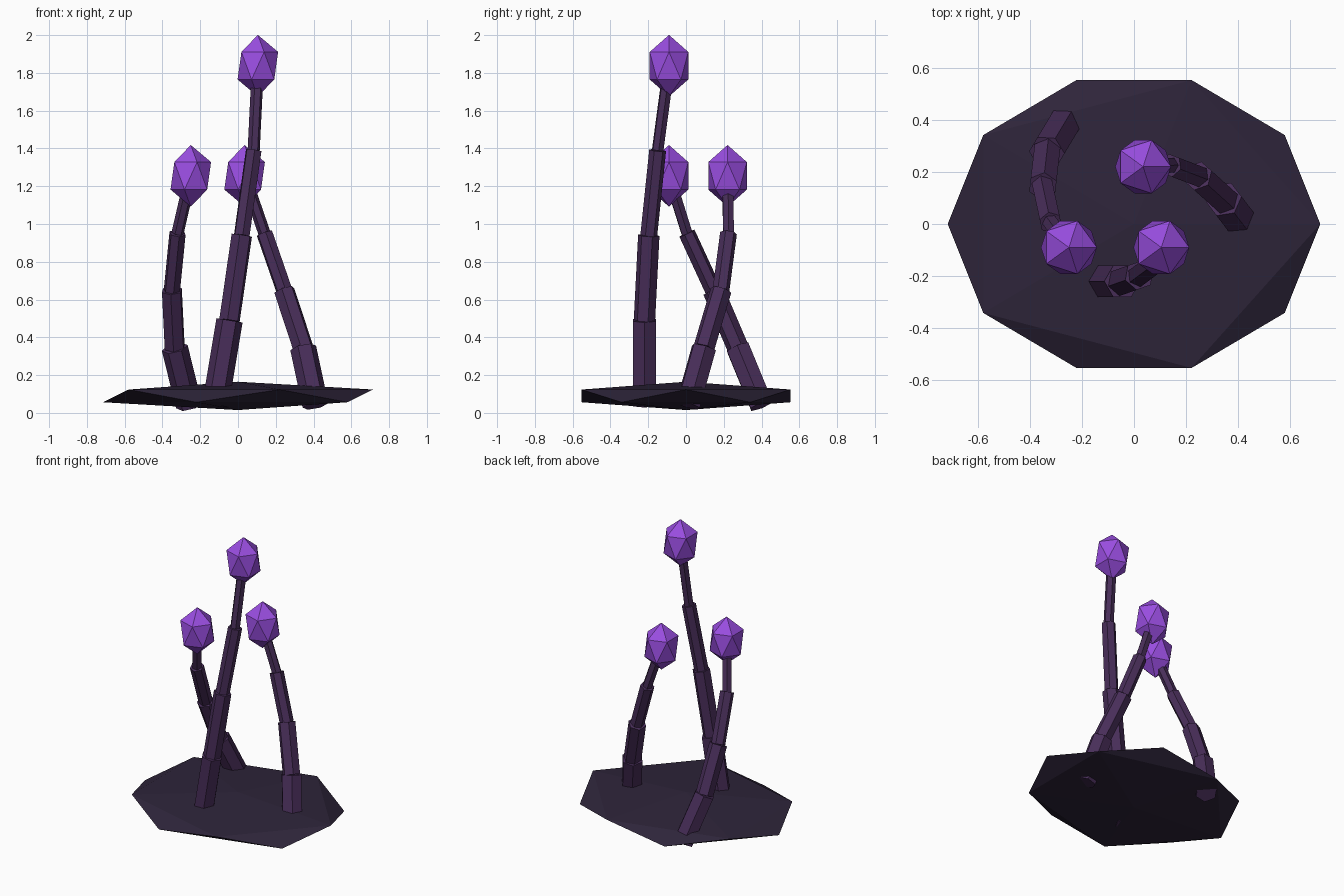
import bpy
import bmesh
from mathutils import Vector, Matrix

if "Cube" in bpy.data.objects:
    bpy.data.objects.remove(bpy.data.objects["Cube"], do_unlink=True)


def material(name, rgb):
    mat = bpy.data.materials.new(name)
    mat.use_nodes = True
    mat.diffuse_color = (*rgb, 1)
    mat.node_tree.nodes["Principled BSDF"].inputs["Base Color"].default_value = (*rgb, 1)
    return mat


def add_object(name, bm, mat):
    mesh = bpy.data.meshes.new(name)
    bm.to_mesh(mesh)
    bm.free()
    mesh.materials.append(mat)
    obj = bpy.data.objects.new(name, mesh)
    bpy.context.collection.objects.link(obj)
    return obj


def faceted_ball(name, centre, radii, mat):
    bm = bmesh.new()
    place = Matrix.Translation(centre) @ Matrix.Diagonal((*radii, 1))
    bmesh.ops.create_icosphere(bm, subdivisions=1, radius=1, matrix=place)
    return add_object(name, bm, mat)


def stalk(name, points, mat):
    # Overlapping hexagonal prisms, each thinner than the one below
    bm = bmesh.new()
    for i, (a, b) in enumerate(zip(points, points[1:])):
        a, b = Vector(a), Vector(b)
        axis = b - a
        place = Matrix.Translation((a + b) / 2) @ axis.to_track_quat("Z", "Y").to_matrix().to_4x4()
        radius = 0.07 - 0.0125 * i
        bmesh.ops.create_cone(bm, cap_ends=True, segments=6, radius1=radius,
                              radius2=radius, depth=axis.length, matrix=place)
    return add_object(name, bm, mat)


rock = material("dark rock", (0.027, 0.018, 0.042))
stem = material("dusky purple stem", (0.065, 0.027, 0.100))
crystal = material("bright violet crystal", (0.32, 0.075, 0.75))

# Flattened rock base
faceted_ball("rock_base", (0, 0, 0.09), (0.8, 0.65, 0.075), rock)

# Three leaning stalks, each tipped with a crystal bulb
stalks = {
    "tall": [(-0.12, -0.22, 0.04), (-0.045, -0.22, 0.49), (0.02, -0.197, 0.94),
             (0.083, -0.15, 1.39), (0.105, -0.09, 1.838)],
    "left": [(0.41, 0.01, 0.04), (0.345, 0.095, 0.344), (0.245, 0.185, 0.648),
             (0.14, 0.225, 0.951), (0.035, 0.22, 1.255)],
    "right": [(-0.26, 0.4, 0.04), (-0.335, 0.275, 0.344), (-0.35, 0.145, 0.648),
              (-0.32, 0.005, 0.951), (-0.25, -0.09, 1.255)],
}
for side, path in stalks.items():
    stalk(side + "_stalk", path, stem)
    faceted_ball(side + "_crystal", path[-1], (0.12, 0.12, 0.163), crystal)
